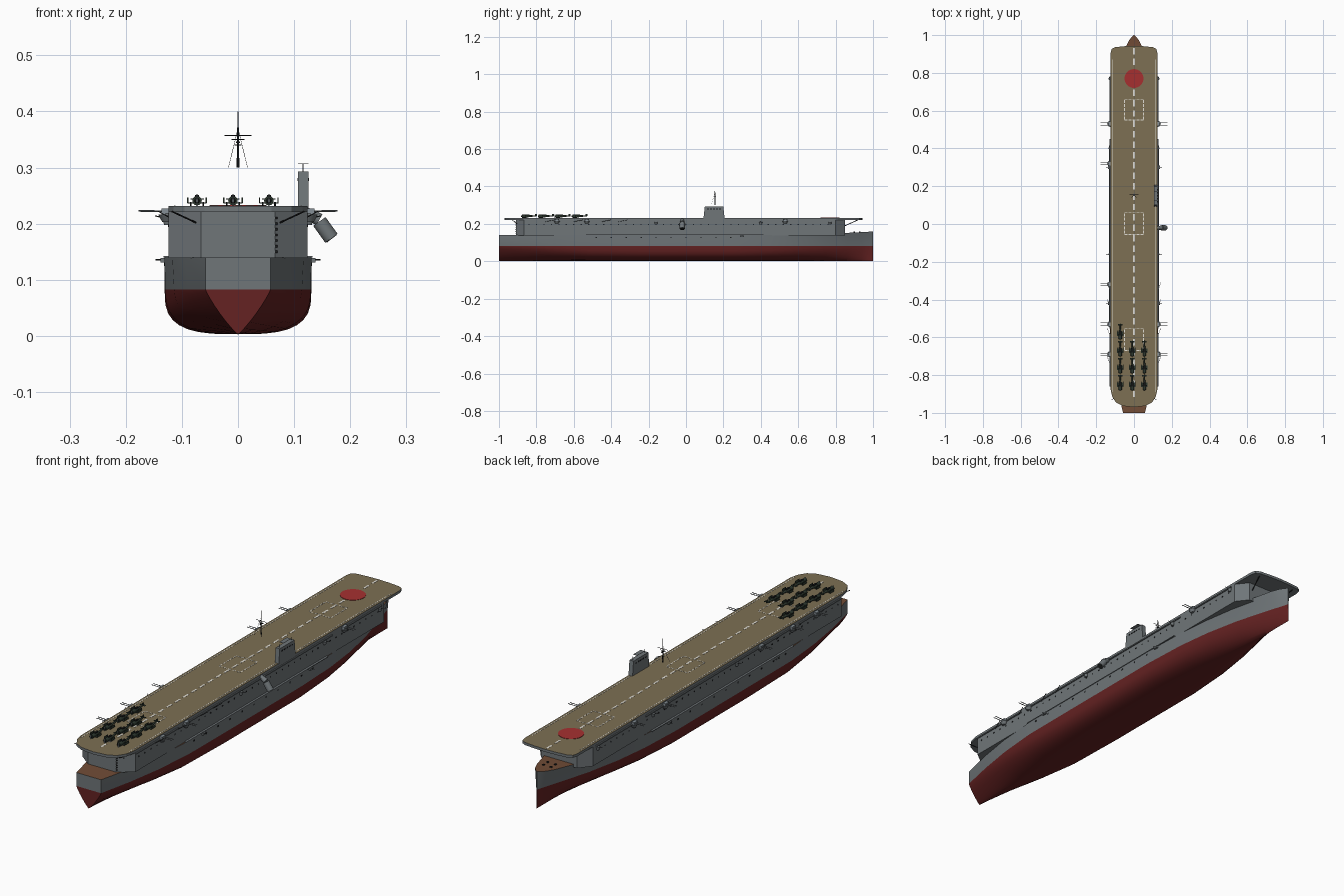
import bpy, bmesh, math
from mathutils import Vector, Matrix

if "Cube" in bpy.data.objects:
    bpy.data.objects.remove(bpy.data.objects["Cube"])


def material(name, rgb):
    m = bpy.data.materials.new(name)
    m.diffuse_color = (*rgb, 1)
    m.use_nodes = True
    m.node_tree.nodes["Principled BSDF"].inputs["Base Color"].default_value = m.diffuse_color
    return m


GREY = material("hull grey", (.16, .18, .19))
RED = material("keel red", (.13, .016, .016))
TAN = material("deck tan", (.205, .16, .088))
BROWN = material("weather deck brown", (.17, .075, .038))
WHITE = material("marking white", (.75, .73, .66))
DISC = material("disc red", (.38, .03, .03))
GREEN = material("aircraft green", (.028, .042, .03))
BLACK = material("fitting black", (.012, .013, .014))
PALE = material("gun grey", (.24, .28, .31))


def finish(name, bm, mats, smooth=None):
    bmesh.ops.recalc_face_normals(bm, faces=bm.faces)
    me = bpy.data.meshes.new(name)
    bm.to_mesh(me)
    bm.free()
    for m in mats:
        me.materials.append(m)
    ob = bpy.data.objects.new(name, me)
    bpy.context.collection.objects.link(ob)
    if smooth:
        bpy.context.view_layer.objects.active = ob
        ob.select_set(True)
        bpy.ops.object.shade_smooth_by_angle(angle=math.radians(smooth))
        ob.select_set(False)
    return ob


def box(bm, c, s, mi=0):
    r = bmesh.ops.create_cube(bm, size=1, matrix=Matrix.Translation(c) @ Matrix.Diagonal((*s, 1)))
    for f in {f for v in r["verts"] for f in v.link_faces}:
        f.material_index = mi


def rod(bm, a, b, r1, r2=None, n=8, mi=0):
    a, b = Vector(a), Vector(b)
    d = b - a
    mat = Matrix.Translation((a + b) / 2) @ d.to_track_quat('Z', 'Y').to_matrix().to_4x4()
    r = bmesh.ops.create_cone(bm, cap_ends=True, segments=n, radius1=r1,
                              radius2=r1 if r2 is None else r2, depth=d.length, matrix=mat)
    for f in {f for v in r["verts"] for f in v.link_faces}:
        f.material_index = mi


def boxes(name, items, mat):
    bm = bmesh.new()
    for c, s in items:
        box(bm, c, s)
    return finish(name, bm, [mat])


def prism(name, half, z0, z1, mats, top=0):
    # mirrored plan outline raised between two heights
    pts = half + [(-x, y) for x, y in reversed(half) if x > 0]
    bm = bmesh.new()
    lo = [bm.verts.new((x, y, z0)) for x, y in pts]
    hi = [bm.verts.new((x, y, z1)) for x, y in pts]
    bm.faces.new(lo)
    bm.faces.new(hi).material_index = top
    for i in range(len(pts)):
        j = (i + 1) % len(pts)
        bm.faces.new((lo[i], lo[j], hi[j], hi[i]))
    return finish(name, bm, mats)


# Hull: y, waterline half width, top half width, top height, section fullness
stations = [(-1, .058, .058, .14, 1.15), (-.85, .09, .093, .14, 1.5), (-.7, .114, .117, .14, 2),
            (-.52, .13, .131, .14, 2.7), (-.25, .131, .131, .14, 3.1), (.25, .131, .131, .14, 3.1),
            (.45, .122, .125, .14, 2.6), (.6, .104, .112, .14, 2.1), (.75, .074, .09, .145, 1.7),
            (.86, .043, .067, .152, 1.4), (.94, .019, .042, .156, 1.2), (.975, .008, .025, .158, 1.1),
            (1, .0015, .002, .16, 1)]
bm = bmesh.new()
rings = []
for y, wl, wt, zt, p in stations:
    half = [(0, .003)]
    for k in range(1, 9):
        a = math.pi / 2 * k / 8
        half.append((wl * math.sin(a) ** (2 / p), .083 - .08 * max(math.cos(a), 0) ** (2 / p)))
    half.append((wt, zt))
    pts = half[::-1] + [(-x, z) for x, z in half[1:]]
    rings.append([bm.verts.new((x, y, z)) for x, z in pts])
n = len(rings[0])
for a, b in zip(rings, rings[1:]):
    for i in range(n):
        j = (i + 1) % n
        f = bm.faces.new((a[i], a[j], b[j], b[i]))
        f.material_index = 2 if i == n - 1 else 0 if i in (0, n - 2) else 1
for r in (rings[0], rings[-1]):
    bm.faces.new(r[1:-1]).material_index = 1
    bm.faces.new((r[0], r[1], r[-2], r[-1]))
finish("hull", bm, [GREY, RED, BROWN], 25)

# Hangar and flight deck
prism("hangar", [(0, -.91), (.066, -.91), (.124, -.865), (.124, .8), (.085, .85), (0, .85)],
      .139, .223, [GREY])
deck = [(0, -.97), (.06, -.963), (.095, -.945), (.115, -.915), (.124, -.875), (.124, .905),
        (.118, .927), (.1, .936), (.05, .941), (0, .943)]
prism("flight_deck", deck, .221, .232, [GREY, TAN], 1)

# Deck markings
boxes("centre_dashes", [((0, -.9 + i * .055, .2322), (.008, .034, .001)) for i in range(34)
                        if abs(-.9 + i * .055 - .77) > .06], WHITE)
boxes("edge_lines", [((s * .113, -.01, .2322), (.003, 1.76, .001)) for s in (-1, 1)], WHITE)
marks = []
for y0, y1 in ((.55, .66), (-.055, .06), (-.67, -.555)):
    for y in (y0, y1):
        marks += [((-.042 + .021 * i, y, .2322), (.014, .004, .001)) for i in range(5)]
    for x in (-.05, .05):
        marks += [((x, y0 + (y1 - y0) * (i + .5) / 5, .2322), (.004, .016, .001)) for i in range(5)]
boxes("elevator_outlines", marks, WHITE)
bm = bmesh.new()
rod(bm, (0, .77, .2315), (0, .77, .2335), .05, n=32)
finish("deck_disc", bm, [DISC])

# Portholes, side fittings and catwalks
ports = []
for s in (-1, 1):
    ports += [((s * .124, -.84 + i * .04, .197), (.002, .006, .005)) for i in range(41)]
    ports += [((s * .131, -.48 + i * .08, .128), (.002, .007, .006)) for i in range(10)]
ports += [((.068, -.91, .15 + i * .01), (.005, .003, .004)) for i in range(7)]
ports += [((s * .018, .9 + k * .03, .157), (.008, .008, .004)) for s in (-1, 1) for k in (0, 1)]
boxes("portholes", ports, BLACK)
boxes("catwalks", [((s * .126, y, .217), (.006, l, .005)) for s in (-1, 1)
                   for y, l in ((-.05, 1.0), (-.72, .28), (.66, .24))], GREY)
boxes("hull_ledges", [((s * .1285, -.06, .141), (.009, .95, .003)) for s in (-1, 1)], GREY)

# Overhang struts and folded aerial masts
bm = bmesh.new()
for s in (-1, 1):
    rod(bm, (s * .118, -.93, .222), (s * .075, -.905, .202), .0015, n=6)
    rod(bm, (s * .09, .92, .222), (s * .07, .85, .19), .002, n=6)
    for y in (-.36, -.45, -.6, -.75):
        rod(bm, (s * .124, y, .212), (s * .142, y + .05, .222), .001, n=6)
finish("struts", bm, [BLACK])

# Gun mounts
bm = bmesh.new()
spots = [(s, y) for s in (-1, 1) for y in (.53, -.53, -.69)] + [(-1, .32), (-1, -.32)]
for s, y in spots:
    rod(bm, (s * .126, y, .203), (s * .126, y, .216), .009, .016, 12, 1)
    box(bm, (s * .126, y, .2215), (.02, .024, .012))
    for d in (-.006, .006):
        rod(bm, (s * .13, y + d, .222), (s * .177, y + d, .223), .0016, n=6, mi=1)
for s, ys in ((-1, (.77, .4, -.16)), (1, (.77, .4, -.16))):
    for y in ys:
        rod(bm, (s * .126, y, .198), (s * .126, y, .211), .006, .009, 10, 1)
        rod(bm, (s * .13, y, .21), (s * .148, y, .214), .001, n=6, mi=2)
for s in (-1, 1):
    for y in (-.42, .3):
        box(bm, (s * .131, y, .135), (.014, .02, .008), 1)
        rod(bm, (s * .13, y, .136), (s * .147, y, .136), .0012, n=6, mi=2)
finish("deck_guns", bm, [PALE, GREY, BLACK], 40)

# Island with sloped ends and a thin top rail
bm = bmesh.new()
box(bm, (.116, .15, .256), (.019, .115, .074))
for v in bm.verts:
    if v.co.z > .28:
        v.co.y = .15 + (v.co.y - .15) * .86
for y in (.11, .19):
    rod(bm, (.116, y, .29), (.116, y, .307), .0007, n=5)
box(bm, (.116, .15, .307), (.019, .05, .001))
finish("island", bm, [GREY])
boxes("island_windows", [((x, .118 + i * .016, .279), (.001, .009, .005))
                         for x in (.1063, .1258) for i in range(5)], BLACK)

# Bent funnel
bm = bmesh.new()
rod(bm, (.118, -.02, .222), (.145, -.02, .207), .009, .0115, 16)
rod(bm, (.145, -.02, .204), (.1665, -.02, .174), .0135, n=16)
rod(bm, (.1662, -.02, .1745), (.1672, -.02, .1732), .011, n=16, mi=1)
finish("funnel", bm, [GREY, BLACK], 40)

# Signal mast with yards and stays
bm = bmesh.new()
rod(bm, (0, .155, .30), (0, .155, .38), .0025, .0012)
rod(bm, (0, .155, .38), (0, .155, .40), .0006, n=5)
for z, w in ((.357, .024), (.35, .012), (.34, .006)):
    rod(bm, (-w, .155, z), (w, .155, z), .001, n=5)
for s in (-1, 1):
    rod(bm, (s * .017, .135, .30), (0, .155, .37), .0005, n=4)
box(bm, (0, .155, .345), (.007, .012, .003))
finish("signal_mast", bm, [BLACK])


# Parked aircraft with folded wings
def aircraft(name, x, y):
    bm = bmesh.new()
    z = .241
    rod(bm, (x, y - .038, z), (x, y - .018, z), .0085, .0085, 12)
    rod(bm, (x, y - .018, z), (x, y + .042, z + .002), .0075, .002, 12)
    rod(bm, (x, y - .041, z), (x, y - .038, z), .003, .005, 8, 1)
    box(bm, (x, y - .008, z + .007), (.007, .022, .006), 1)
    box(bm, (x, y + .037, z + .003), (.024, .009, .0015))
    box(bm, (x, y + .038, z + .007), (.0015, .01, .01))
    box(bm, (x, y - .012, z - .004), (.034, .024, .002))
    for s in (-1, 1):
        box(bm, (x + s * .0165, y - .008, z + .001), (.002, .026, .010))
        rod(bm, (x + s * .011 - .0015, y - .016, .2355), (x + s * .011 + .0015, y - .016, .2355),
            .0035, n=8, mi=1)
    box(bm, (x, y - .0415, z), (.002, .001, .02), 2)
    finish(name, bm, [GREEN, BLACK, PALE], 40)


spots = [(x, y) for x in (-.073, -.009, .055) for y in (-.84, -.75, -.66)] + [(-.073, -.57)]
for i, (x, y) in enumerate(spots):
    aircraft("aircraft_%d" % (i + 1), x, y)
